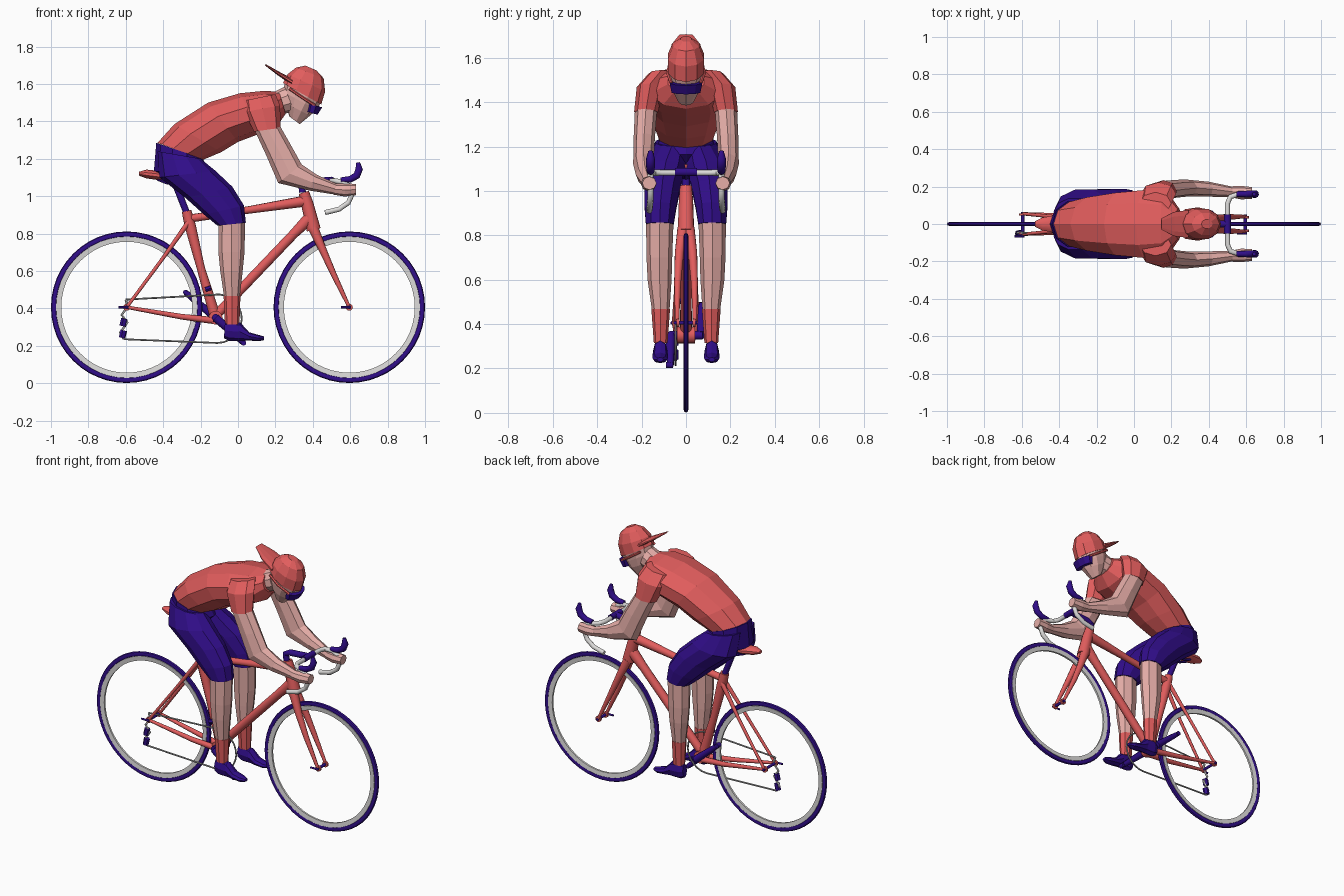
import bpy, bmesh, math
from mathutils import Vector


def material(name, rgb):
    m = bpy.data.materials.new(name)
    m.diffuse_color = (*rgb, 1)
    return m


RED = material("coral red", (0.76, 0.11, 0.11))
BLUE = material("deep indigo", (0.030, 0.004, 0.25))
SKIN = material("skin", (0.79, 0.42, 0.39))
WHITE = material("light grey", (0.72, 0.71, 0.70))
GREY = material("chain grey", (0.38, 0.38, 0.38))


def skin(name, rings, mat, mirror=False, smooth=False, closed=False):
    """Bridge a list of point rings into a solid, or into a loop when closed."""
    bm = bmesh.new()
    vs = [[bm.verts.new(p) for p in r] for r in rings]
    n = len(vs[0])
    for i in range(len(vs) if closed else len(vs) - 1):
        a, b = vs[i], vs[(i + 1) % len(vs)]
        for j in range(n):
            k = (j + 1) % n
            bm.faces.new((a[j], a[k], b[k], b[j]))
    if not closed:
        bm.faces.new(vs[0])
        bm.faces.new(vs[-1])
    bmesh.ops.recalc_face_normals(bm, faces=bm.faces)
    me = bpy.data.meshes.new(name)
    bm.to_mesh(me)
    bm.free()
    me.materials.append(mat)
    ob = bpy.data.objects.new(name, me)
    bpy.context.collection.objects.link(ob)
    if smooth:
        bpy.context.view_layer.objects.active = ob
        ob.select_set(True)
        bpy.ops.object.shade_smooth_by_angle(angle=math.radians(40))
        ob.select_set(False)
    if mirror:
        mod = ob.modifiers.new("mirror", "MIRROR")
        mod.use_axis = (False, True, False)
    return ob


def loft(name, sections, mat, n=10, **kw):
    """Oval sections: x1, z1, x2, z2 (ends of one axis), y centre, y half width."""
    rings = []
    for x1, z1, x2, z2, y, h in sections:
        c = Vector(((x1 + x2) / 2, y, (z1 + z2) / 2))
        a = Vector(((x2 - x1) / 2, 0, (z2 - z1) / 2))
        rings.append([c + a * math.cos(t) + Vector((0, h * math.sin(t), 0))
                      for t in (2 * math.pi * j / n for j in range(n))])
    return skin(name, rings, mat, **kw)


def tube(name, pts, radii, mat, n=10, closed=False, **kw):
    """Round tube along a path; radii is one number or one per point."""
    pts = [Vector(p) for p in pts]
    if not isinstance(radii, (list, tuple)):
        radii = [radii] * len(pts)
    u, rings, last = Vector((0.31, 0.87, 0.2)), [], len(pts) - 1
    for i, p in enumerate(pts):
        nxt = pts[(i + 1) % len(pts)] if closed else pts[min(i + 1, last)]
        prv = pts[i - 1] if closed else pts[max(i - 1, 0)]
        t = (nxt - prv).normalized()
        u = (u - t * u.dot(t)).normalized()
        v = t.cross(u)
        rings.append([p + (u * math.cos(q) + v * math.sin(q)) * radii[i]
                      for q in (2 * math.pi * j / n for j in range(n))])
    return skin(name, rings, mat, smooth=True, closed=closed, **kw)


def revolve(name, cx, cz, profile, mat, n=48):
    """Spin an (r, y) profile about a sideways axle."""
    rings = [[(cx + r * math.cos(t), y, cz + r * math.sin(t)) for r, y in profile]
             for t in (2 * math.pi * i / n for i in range(n))]
    return skin(name, rings, mat, smooth=True, closed=True)


# Wheels and hubs
HUB_Z = 0.406
tyre = [(0.390 + 0.015 * math.cos(t), 0.011 * math.sin(t))
        for t in (math.pi * i / 4 for i in range(8))]
rim = [(0.378, -0.009), (0.378, 0.009), (0.350, 0.006), (0.350, -0.006)]
for side, x in (("rear", -0.595), ("front", 0.595)):
    revolve(side + "_tyre", x, HUB_Z, tyre, BLUE)
    revolve(side + "_rim", x, HUB_Z, rim, WHITE)
    w = 0.065 if side == "rear" else 0.05
    tube(side + "_axle", [(x, -w, HUB_Z), (x, w, HUB_Z)], 0.009, BLUE)
    tube(side + "_skewer", [(x - 0.045, -w, HUB_Z), (x + 0.01, -w, HUB_Z)], 0.006, BLUE)
    tube(side + "_dropout", [(x, w - 0.02, HUB_Z), (x, w - 0.008, HUB_Z)], 0.019, RED, mirror=True)

# Frame
BB = (-0.12, 0, 0.35)
tube("seat_tube", [(-0.275, 0, 0.92), (-0.255, 0, 0.84), (-0.2, 0, 0.62), BB],
     [0.026, 0.030, 0.022, 0.030], RED)
tube("top_tube", [(-0.26, 0, 0.88), (0.05, 0, 0.925), (0.37, 0, 0.975)], [0.022, 0.02, 0.030], RED)
tube("down_tube", [(0.38, 0, 0.88), (0.3, 0, 0.80), (-0.12, 0, 0.36)], [0.034, 0.026, 0.026], RED)
tube("head_tube", [(0.352, 0, 1.02), (0.37, 0, 0.96), (0.405, 0, 0.82)], [0.028, 0.033, 0.038], RED)
tube("bottom_bracket", [(-0.12, -0.04, 0.35), (-0.12, 0.04, 0.35)], 0.037, RED, n=14)
tube("seat_stay", [(-0.265, 0.015, 0.86), (-0.4, 0.036, 0.67), (-0.595, 0.055, HUB_Z)],
     [0.014, 0.010, 0.009], RED, mirror=True)
tube("chain_stay", [(-0.13, 0.025, 0.335), (-0.3, 0.04, 0.355), (-0.595, 0.055, HUB_Z)],
     [0.019, 0.015, 0.009], RED, mirror=True)
tube("fork_leg", [(0.402, 0.012, 0.83), (0.45, 0.03, 0.72), (0.51, 0.038, 0.585), (0.595, 0.04, HUB_Z)],
     [0.028, 0.021, 0.016, 0.009], RED, mirror=True)

# Saddle and post
tube("seat_post", [(-0.345, 0, 1.09), (-0.27, 0, 0.90)], 0.018, BLUE)
tube("saddle_rail", [(-0.43, 0.02, 1.09), (-0.38, 0.02, 1.07), (-0.27, 0.02, 1.09)], 0.008, BLUE, n=6, mirror=True)
loft("saddle", [(-0.53, 1.11, -0.53, 1.13, 0, 0.015), (-0.49, 1.095, -0.49, 1.142, 0, 0.036),
                (-0.42, 1.085, -0.42, 1.135, 0, 0.05), (-0.3, 1.09, -0.3, 1.13, 0, 0.03),
                (-0.2, 1.1, -0.2, 1.12, 0, 0.015)], RED, smooth=True)

# Handlebar, stem and levers
tube("stem", [(0.345, 0, 1.02), (0.34, 0, 1.06), (0.37, 0, 1.075), (0.50, 0, 1.085)], 0.019, BLUE)
tube("bar_clamp", [(0.50, -0.05, 1.085), (0.50, 0.05, 1.085)], 0.019, BLUE)
tube("handlebar", [(0.50, 0, 1.082), (0.50, 0.11, 1.082), (0.515, 0.145, 1.082), (0.56, 0.16, 1.075),
                   (0.605, 0.16, 1.05), (0.61, 0.16, 1.01), (0.59, 0.16, 0.965), (0.54, 0.163, 0.93),
                   (0.465, 0.165, 0.912)], 0.014, WHITE, mirror=True)
tube("brake_hood", [(0.55, 0.16, 1.085), (0.60, 0.16, 1.09), (0.635, 0.16, 1.11), (0.648, 0.16, 1.145),
                    (0.642, 0.16, 1.18)], [0.015, 0.018, 0.020, 0.020, 0.010], BLUE, mirror=True)

# Drivetrain
for side, y, ex, ez in (("right", -0.07, 0.03, 0.215), ("left", 0.07, -0.28, 0.485)):
    tube(side + "_crank", [(-0.12, y, 0.35), (ex, y, ez)], [0.023, 0.015], BLUE)
    tube(side + "_pedal_axle", [(ex, y * 0.85, ez), (ex, y * 1.3, ez)], 0.014, BLUE)
tube("crank_axle", [(-0.12, -0.075, 0.35), (-0.12, 0.075, 0.35)], 0.02, BLUE)
loop = [(-0.11 + 0.13 * math.cos(a), -0.047, 0.345 + 0.13 * math.sin(a))
        for a in (math.radians(85 - 175 * i / 12) for i in range(13))]
tube("chain", [(-0.60, -0.047, 0.447)] + loop + [(-0.61, -0.047, 0.235)], 0.005, GREY, n=6)
tube("derailleur_cage", [(-0.60, -0.047, 0.447), (-0.59, -0.047, 0.41), (-0.622, -0.047, 0.365),
                         (-0.592, -0.047, 0.325), (-0.63, -0.047, 0.27), (-0.61, -0.047, 0.235)],
     0.007, WHITE, n=6)
for i, (x, z) in enumerate(((-0.612, 0.325), (-0.615, 0.262))):
    tube("jockey_block_%d" % i, [(x + 0.005, -0.05, z + 0.02), (x - 0.005, -0.05, z - 0.02)], 0.018, BLUE, n=6)
tube("front_derailleur", [(-0.175, -0.035, 0.50), (-0.145, -0.035, 0.51)], 0.014, BLUE, n=6)

# Rider torso and hips
loft("jersey", [(-0.43, 1.285, -0.185, 1.195, 0, 0.125), (-0.34, 1.385, -0.09, 1.235, 0, 0.15),
                (-0.16, 1.50, 0.0, 1.29, 0, 0.175), (0.01, 1.55, 0.12, 1.335, 0, 0.19),
                (0.14, 1.563, 0.205, 1.37, 0, 0.175), (0.22, 1.558, 0.255, 1.44, 0, 0.085)], RED)
loft("shorts_hips", [(-0.437, 1.285, -0.188, 1.2, 0, 0.128), (-0.45, 1.13, -0.17, 1.165, 0, 0.135),
                     (-0.38, 1.10, -0.24, 1.10, 0, 0.08)], BLUE)

# Legs
loft("shorts_leg", [(-0.43, 1.24, -0.20, 1.20, 0.065, 0.075), (-0.42, 1.10, -0.12, 1.135, 0.09, 0.098),
                    (-0.28, 0.99, -0.03, 1.05, 0.105, 0.085), (-0.18, 0.90, 0.032, 0.95, 0.115, 0.075),
                    (-0.11, 0.842, 0.042, 0.858, 0.118, 0.066)], BLUE, mirror=True)
loft("lower_leg", [(-0.105, 0.86, 0.038, 0.875, 0.118, 0.062), (-0.105, 0.70, 0.035, 0.70, 0.12, 0.058),
                   (-0.095, 0.60, 0.025, 0.60, 0.119, 0.054), (-0.075, 0.465, 0.01, 0.465, 0.114, 0.040)],
     SKIN, n=8, mirror=True)
loft("sock", [(-0.077, 0.467, 0.013, 0.467, 0.114, 0.042), (-0.07, 0.315, 0.008, 0.315, 0.114, 0.031)],
     RED, n=8, mirror=True)
loft("shoe", [(-0.075, 0.24, -0.07, 0.325, 0.116, 0.022), (-0.045, 0.225, -0.045, 0.332, 0.116, 0.033),
              (0.01, 0.225, 0.012, 0.325, 0.116, 0.033), (0.06, 0.228, 0.06, 0.272, 0.116, 0.036),
              (0.11, 0.224, 0.11, 0.258, 0.116, 0.032), (0.14, 0.230, 0.14, 0.250, 0.116, 0.014)],
     BLUE, n=8, mirror=True)

# Arms
loft("sleeve", [(0.03, 1.51, 0.20, 1.545, 0.11, 0.06), (0.035, 1.45, 0.225, 1.485, 0.16, 0.062),
                (0.085, 1.345, 0.228, 1.365, 0.18, 0.054)], RED, n=8, mirror=True)
loft("arm", [(0.085, 1.36, 0.222, 1.38, 0.18, 0.050), (0.15, 1.22, 0.29, 1.26, 0.188, 0.048),
             (0.215, 1.07, 0.34, 1.17, 0.192, 0.046), (0.38, 1.03, 0.42, 1.115, 0.186, 0.040),
             (0.52, 1.008, 0.53, 1.065, 0.172, 0.028)], SKIN, n=8, mirror=True)
loft("hand", [(0.51, 1.008, 0.515, 1.066, 0.172, 0.029), (0.57, 0.998, 0.575, 1.068, 0.168, 0.036),
              (0.632, 1.005, 0.632, 1.065, 0.165, 0.032)], SKIN, n=8, mirror=True)

# Head, cap and glasses
loft("neck", [(0.18, 1.55, 0.24, 1.44, 0, 0.07), (0.25, 1.585, 0.30, 1.45, 0, 0.062)], SKIN)
loft("head", [(0.275, 1.425, 0.33, 1.385, 0, 0.035), (0.25, 1.50, 0.385, 1.43, 0, 0.066),
              (0.24, 1.56, 0.42, 1.46, 0, 0.076), (0.25, 1.605, 0.44, 1.495, 0, 0.080)], SKIN)
loft("cap", [(0.24, 1.605, 0.445, 1.49, 0, 0.086), (0.265, 1.652, 0.466, 1.56, 0, 0.085),
             (0.31, 1.687, 0.458, 1.63, 0, 0.062), (0.36, 1.698, 0.42, 1.672, 0, 0.025)], RED)
loft("cap_brim", [(0.285, 1.595, 0.295, 1.625, 0, 0.078), (0.21, 1.648, 0.217, 1.667, 0, 0.068),
                  (0.145, 1.698, 0.148, 1.706, 0, 0.032)], RED)
loft("glasses_lens", [(0.36, 1.455, 0.425, 1.435, 0, 0.068), (0.36, 1.50, 0.45, 1.475, 0, 0.077)], BLUE)
tube("glasses_arm", [(0.275, 0.072, 1.575), (0.34, 0.082, 1.53), (0.41, 0.066, 1.485)], 0.008, RED, n=6, mirror=True)
